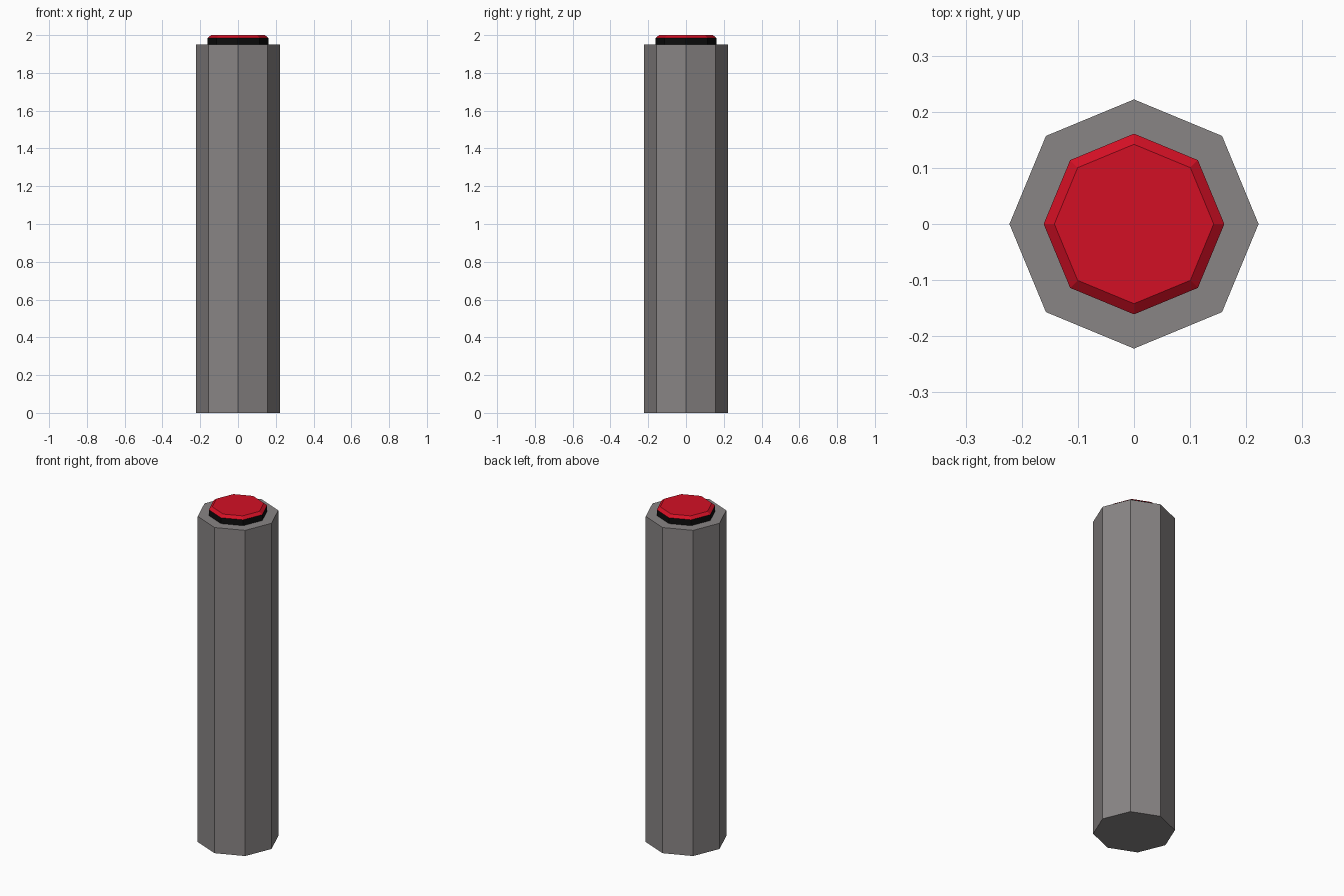
import bpy, bmesh, math

if "Cube" in bpy.data.objects:
    bpy.data.objects.remove(bpy.data.objects["Cube"])

SIDES = 8


def material(name, rgb):
    m = bpy.data.materials.new(name)
    m.diffuse_color = (*rgb, 1.0)
    m.use_nodes = True
    m.node_tree.nodes["Principled BSDF"].inputs["Base Color"].default_value = m.diffuse_color
    return m


def turned(name, profile, mat):
    """Closed eight-sided solid from (radius, z) rings, corners on the axes."""
    bm = bmesh.new()
    rings = []
    for r, z in profile:
        rings.append([bm.verts.new((r * math.cos(math.tau * i / SIDES),
                                    r * math.sin(math.tau * i / SIDES), z))
                      for i in range(SIDES)])
    for low, high in zip(rings, rings[1:]):
        for i in range(SIDES):
            j = (i + 1) % SIDES
            bm.faces.new((low[i], low[j], high[j], high[i]))
    bm.faces.new(rings[0][::-1])
    bm.faces.new(rings[-1])
    me = bpy.data.meshes.new(name)
    bm.to_mesh(me)
    bm.free()
    me.materials.append(mat)
    ob = bpy.data.objects.new(name, me)
    bpy.context.collection.objects.link(ob)
    return ob


grey = material("warm grey", (0.25, 0.235, 0.235))
black = material("black", (0.004, 0.004, 0.004))
red = material("red", (0.65, 0.005, 0.018))

# Tall post
turned("post", [(0.222, 0.0), (0.222, 1.95)], grey)

# Black collar, with the bevelled red cap sharing its top edge
cap = turned("button_cap", [(0.161, 1.95), (0.161, 1.985), (0.142, 2.0)], black)
cap.data.materials.append(red)
for p in cap.data.polygons:
    p.material_index = 1 if p.center.z > 1.986 else 0
